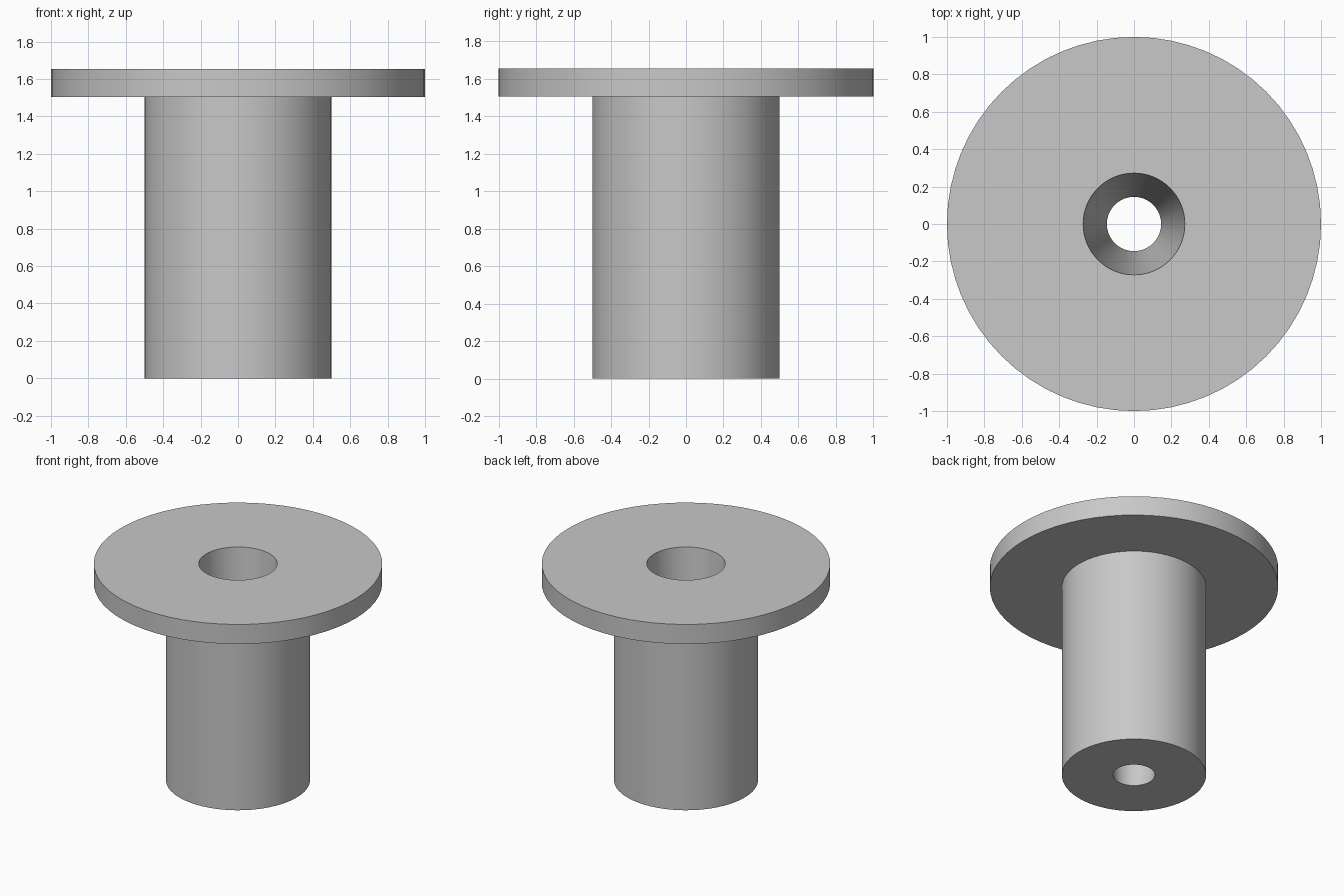
import bpy
import bmesh
import math

cube = bpy.data.objects.get("Cube")
if cube:
    bpy.data.objects.remove(cube, do_unlink=True)

SIDES = 64

# Single plain grey
grey = bpy.data.materials.new("light_grey")
grey.use_nodes = True
colour = (0.58, 0.58, 0.58, 1)
grey.diffuse_color = colour
grey.node_tree.nodes["Principled BSDF"].inputs["Base Color"].default_value = colour


def lathe(name, profile, material):
    """Turn a closed (radius, height) profile around the z axis."""
    bm = bmesh.new()
    rings = []
    for radius, height in profile:
        angles = [math.tau * i / SIDES for i in range(SIDES)]
        rings.append([bm.verts.new((radius * math.cos(a), radius * math.sin(a), height))
                      for a in angles])
    for lower, upper in zip(rings, rings[1:] + rings[:1]):
        for i in range(SIDES):
            j = (i + 1) % SIDES
            bm.faces.new((lower[i], lower[j], upper[j], upper[i]))
    bmesh.ops.recalc_face_normals(bm, faces=bm.faces)
    mesh = bpy.data.meshes.new(name)
    bm.to_mesh(mesh)
    bm.free()
    mesh.materials.append(material)
    obj = bpy.data.objects.new(name, mesh)
    bpy.context.collection.objects.link(obj)
    bpy.ops.object.select_all(action='DESELECT')
    obj.select_set(True)
    bpy.context.view_layer.objects.active = obj
    bpy.ops.object.shade_smooth_by_angle(angle=math.radians(30))
    return obj


# Barrel, flange and tapered through-hole turned as one solid
BARREL, FLANGE = 0.5, 1.0
HOLE_BOTTOM, HOLE_TOP = 0.145, 0.272
SHOULDER, TOP = 1.505, 1.655

lathe("flanged_bushing", [
    (HOLE_BOTTOM, 0),
    (BARREL, 0),
    (BARREL, SHOULDER),
    (FLANGE, SHOULDER),
    (FLANGE, TOP),
    (HOLE_TOP, TOP),
], grey)
